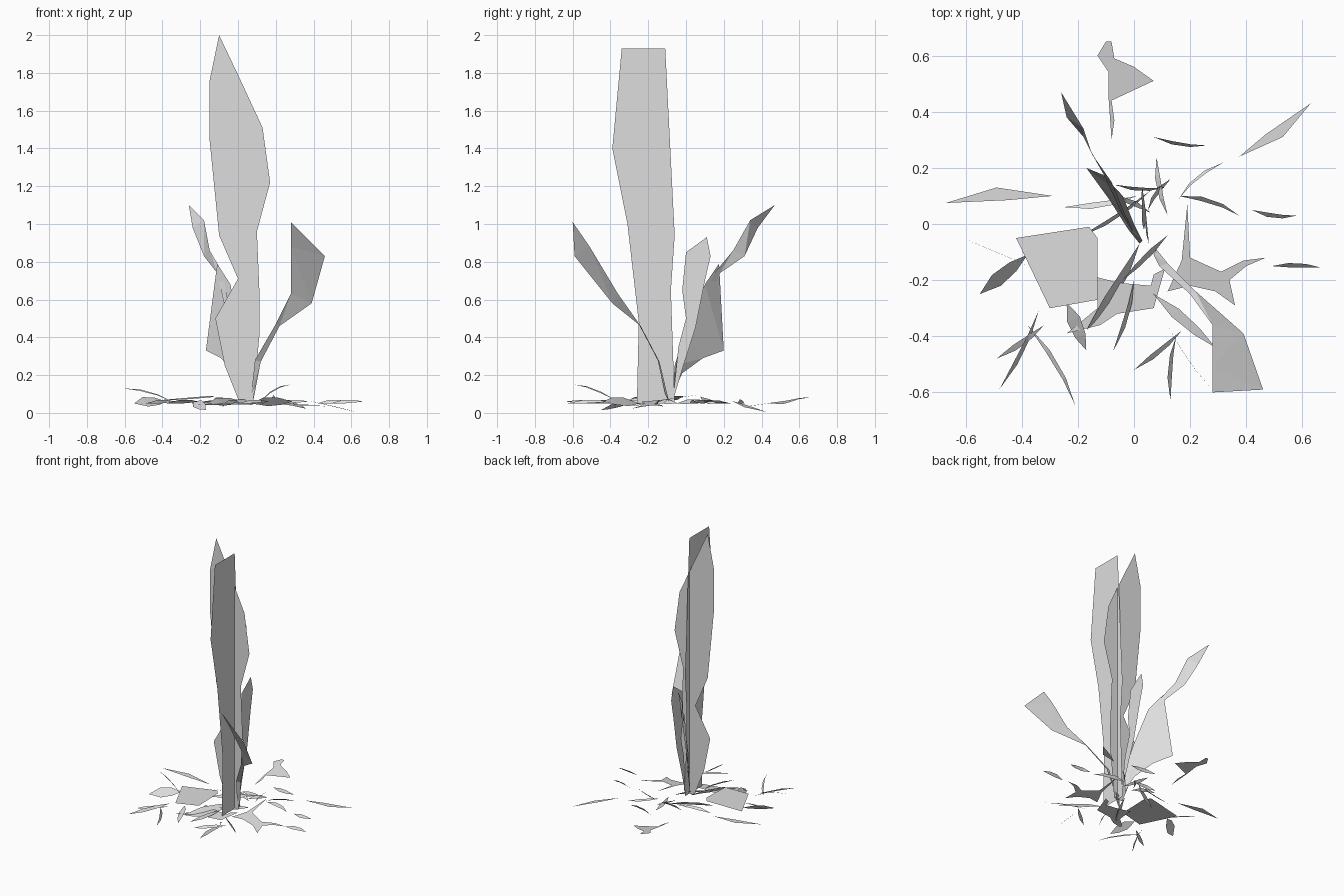
import bpy
import bmesh
import math
from mathutils import Vector

cube = bpy.data.objects.get("Cube")
if cube:
    bpy.data.objects.remove(cube)

# One plain grey for everything
grey = bpy.data.materials.new("pale_grey")
grey.use_nodes = True
grey.diffuse_color = (.73, .73, .73, 1)
grey.node_tree.nodes["Principled BSDF"].inputs["Base Color"].default_value = grey.diffuse_color


def shard(name, *points):
    """A single flat-faced sheet with the given outline."""
    mesh = bpy.data.meshes.new(name)
    bm = bmesh.new()
    face = bm.faces.new([bm.verts.new(point) for point in points])
    face.normal_update()
    if face.normal.z < 0:
        face.normal_flip()
    bmesh.ops.triangulate(bm, faces=[face])
    bm.to_mesh(mesh)
    bm.free()
    mesh.materials.append(grey)
    obj = bpy.data.objects.new(name, mesh)
    bpy.context.scene.collection.objects.link(obj)


def ground_shard(name, height, slope, *outline):
    """A nearly level sheet; slope is the rise per unit along x and y."""
    rise_x, rise_y = slope
    centre = sum((Vector(p) for p in outline), Vector((0, 0))) / len(outline)
    shard(name, *[(x, y, height + (x - centre.x) * rise_x + (y - centre.y) * rise_y)
                  for x, y in outline])


def splinter(name, start, end, bend=.01, width=.012, tilt=-50, heights=(.05, .06), lift=.005):
    """A thin sliver pointed at both ends, bent sideways and arched upwards."""
    first = Vector((*start, heights[0]))
    last = Vector((*end, heights[1]))
    up = Vector((0, 0, 1))
    along = (last - first).normalized()
    side = along.cross(up).normalized()
    across = side * math.cos(math.radians(tilt)) + up * math.sin(math.radians(tilt))
    near = first.lerp(last, .35) + side * bend + up * lift
    far = first.lerp(last, .7) + side * bend + up * lift
    half = across * width
    shard(name, first, near + half, far + half * .8, last, far - half * .8, near - half)


# Two tall upright sheets at right angles
front_outline = [(-.1, 2), (0, 1.79), (.13, 1.51), (.17, 1.22), (.1, .96), (.115, .6),
                 (.115, .43), (.08, .05), (.01, .05), (-.07, .25), (-.12, .5), (0, .71),
                 (-.1, .94), (-.15, 1.44), (-.15, 1.76)]
shard("tall_front_sheet", *[(x, -.11, z) for x, z in front_outline])

side_outline = [(-.34, 1.93), (-.11, 1.93), (-.06, .94), (-.08, .65), (-.06, .05),
                (-.26, .05), (-.25, .48), (-.31, 1), (-.39, 1.4)]
shard("tall_side_sheet", *[(.05, y, z) for y, z in side_outline])

# Upright leaf behind them, leaning slightly to the right as it rises
upright_outline = [(0, .85), (.11, .93), (.13, .83), (.1, .7), (.05, .45), (-.02, .23),
                   (-.07, .06), (-.04, .35), (0, .5), (-.02, .65)]
shard("back_upright_leaf", *[(.055 - .03 * z, y, z) for y, z in upright_outline])

# Leaning leaves around the base
shard("front_left_leaf", (.28, -.6, 1.01), (.46, -.59, .83), (.39, -.39, .58),
      (.22, -.24, .46), (.12, -.14, .27), (.08, -.09, .06), (.07, -.11, .1),
      (.09, -.15, .28), (.2, -.25, .47), (.28, -.36, .63), (.28, -.51, .88))
shard("back_right_leaf", (-.26, .47, 1.1), (-.18, .34, 1.02), (-.15, .25, .86),
      (-.08, .15, .74), (-.03, .03, .45), (.02, -.07, .08), (-.04, .03, .43),
      (-.11, .18, .74), (-.18, .31, .83), (-.24, .38, .98))
shard("right_broad_leaf", (-.11, .175, .79), (-.17, .2, .33), (-.09, .09, .29),
      (-.02, -.02, .21), (.02, -.07, .1), (.03, -.06, .25), (0, 0, .45), (-.04, .1, .68))

# Larger pieces lying on the ground
ground_shard("right_slab", .08, (.08, .03), (-.42, -.05), (-.16, -.01), (-.13, -.05),
             (-.13, -.27), (-.3, -.3))
ground_shard("front_jagged_piece", .05, (-.03, .1), (-.13, -.19), (-.05, -.21), (.06, -.22),
             (.07, -.18), (.11, -.16), (.07, -.3), (-.06, -.32), (-.12, -.36), (-.24, -.39),
             (-.13, -.3))
ground_shard("left_forked_piece", .05, (-.12, .15), (.19, .07), (.2, -.12), (.31, -.17),
             (.39, -.13), (.47, -.12), (.4, -.15), (.34, -.2), (.36, -.29), (.29, -.24),
             (.2, -.22), (.12, -.24), (.17, -.13))
ground_shard("back_hooked_piece", .06, (-.1, .14), (-.13, .6), (-.1, .65), (-.08, .65),
             (-.07, .59), (0, .56), (.07, .51), (-.08, .44), (-.07, .37), (-.08, .3),
             (-.09, .44), (-.09, .54))
ground_shard("left_blade", .035, (-.2, -.05), (.63, .43), (.53, .31), (.375, .24), (.47, .32))
ground_shard("right_blade", .07, (-.08, 0), (-.67, .075), (-.49, .13), (-.29, .1), (-.45, .085))

# Fine splinters scattered around the ground
splinter("back_left_splinter", (.07, .31), (.26, .28), tilt=-60)
splinter("far_left_splinter", (.42, .05), (.58, .03))
splinter("outer_left_splinter", (.49, -.15), (.665, -.155), bend=-.005)
splinter("left_curved_splinter", (.32, .22), (.16, .09), bend=.015, width=.008)
splinter("left_long_splinter", (.16, .1), (.375, .03), bend=-.015)
splinter("back_cross_splinter", (.08, .24), (.12, .03), tilt=-40)
splinter("back_middle_splinter", (-.07, .14), (.11, .13), tilt=-60)
splinter("back_right_splinter", (-.25, .06), (.01, .1), tilt=30)
splinter("middle_splinter", (-.2, -.05), (.06, .12), tilt=-60, width=.014)
splinter("inner_splinter", (.06, .04), (-.1, .1), tilt=40)
splinter("small_left_splinter", (.13, .16), (.05, .05), width=.012, tilt=50)
splinter("raised_right_splinter", (-.61, -.05), (-.35, -.16), bend=0, width=.004, tilt=85,
         heights=(.13, .06), lift=.015)
splinter("right_dark_splinter", (-.55, -.25), (-.38, -.11), bend=0, width=.035, tilt=-45)
splinter("front_right_splinter", (-.48, -.59), (-.34, -.31))
splinter("front_right_cross_splinter", (-.49, -.48), (-.32, -.36), bend=.005, tilt=-30)
splinter("front_long_splinter", (-.38, -.36), (-.21, -.645), bend=-.015, tilt=50)
splinter("front_low_splinter", (-.24, -.28), (-.17, -.45), bend=0, width=.03, tilt=-35,
         heights=(.06, .015))
splinter("centre_dark_splinter", (-.17, -.38), (.02, -.07), bend=.01, width=.027, tilt=-50)
splinter("front_short_splinter", (-.075, -.455), (0, -.2), bend=.01)
splinter("centre_short_splinter", (.12, -.04), (-.04, -.2), bend=0, width=.015, tilt=50)
splinter("front_left_splinter", (0, -.52), (.17, -.38), bend=.005, tilt=-40)
splinter("front_left_cross_splinter", (.13, -.63), (.15, -.4), bend=-.01)
splinter("raised_front_splinter", (.12, -.36), (.28, -.59), bend=.01, width=.004, tilt=85,
         heights=(.06, .15), lift=.015)
splinter("left_dark_splinter", (.07, -.25), (.29, -.44), bend=0, width=.03, tilt=50)
